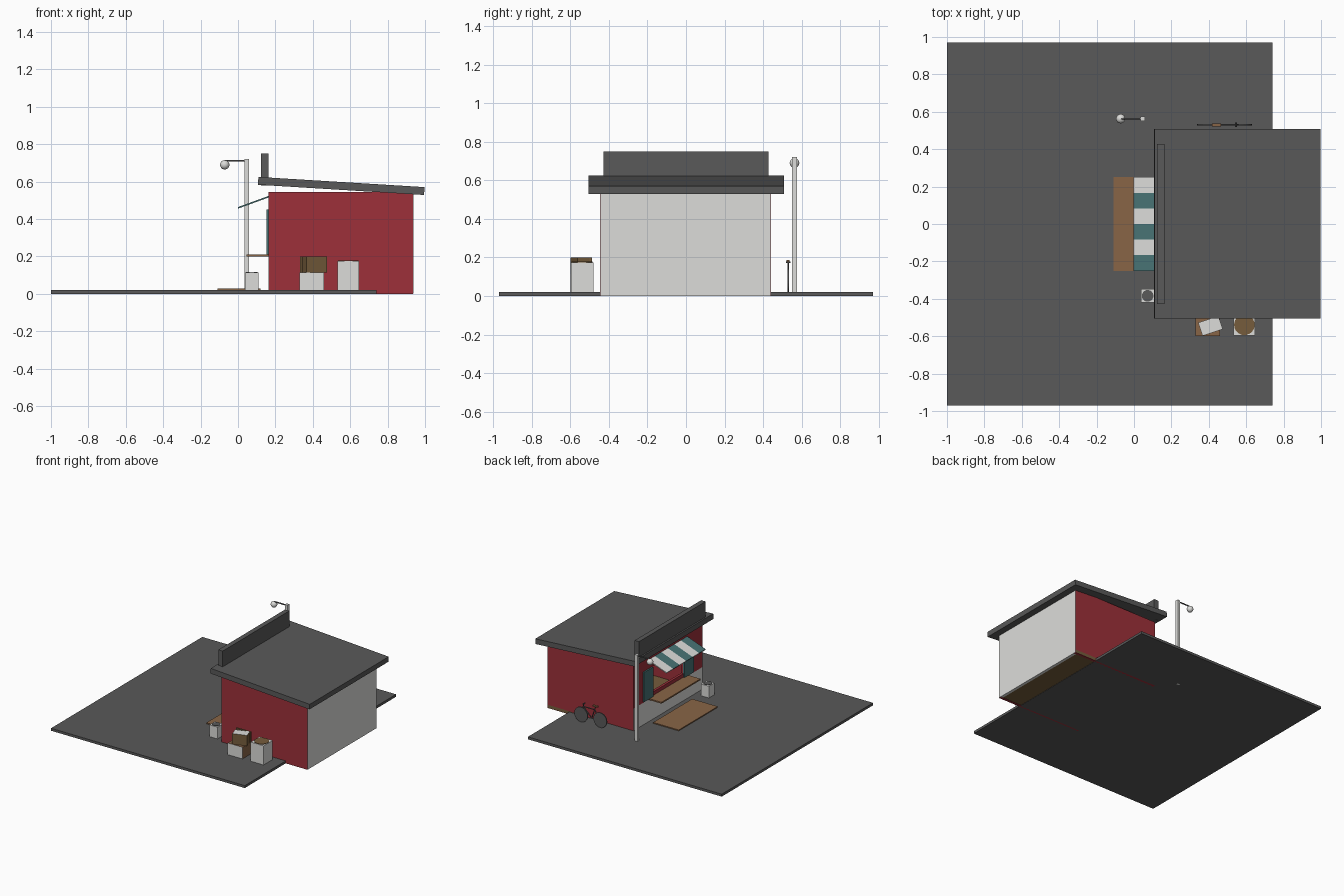
import bpy, bmesh, math
from mathutils import Vector, Matrix

cube = bpy.data.objects.get("Cube")
if cube:
    bpy.data.objects.remove(cube, do_unlink=True)


def material(name, r, g, b):
    m = bpy.data.materials.new(name)
    m.use_nodes = True
    m.diffuse_color = (r, g, b, 1)
    m.node_tree.nodes["Principled BSDF"].inputs["Base Color"].default_value = (r, g, b, 1)
    return m


GREY = material("dark grey", .1, .1, .1)
RED = material("brick red", .34, .03, .042)
WHITE = material("off white", .72, .72, .70)
TEAL = material("teal", .064, .17, .175)
WOOD = material("wood", .25, .13, .062)
BROWN = material("dark wood", .18, .108, .045)


def finish(name, bm, mats, rule=None):
    """Turn a bmesh into an object; rule picks a material index per face."""
    bm.normal_update()
    if rule:
        for f in bm.faces:
            f.material_index = rule(f)
    mesh = bpy.data.meshes.new(name)
    bm.to_mesh(mesh)
    bm.free()
    for m in mats:
        mesh.materials.append(m)
    ob = bpy.data.objects.new(name, mesh)
    bpy.context.collection.objects.link(ob)
    return ob


def box(name, x, y, z, mats, turn=None, rule=None):
    """Box between ranges x, y and z, optionally turned about its centre."""
    if not isinstance(mats, list):
        mats = [mats]
    bm = bmesh.new()
    bmesh.ops.create_cube(bm, size=1)
    for v in bm.verts:
        v.co = [v.co[i] * (r[1] - r[0]) for i, r in enumerate((x, y, z))]
    ob = finish(name, bm, mats, rule)
    ob.location = [sum(r) / 2 for r in (x, y, z)]
    if turn:
        ob.rotation_euler = turn
    return ob


def rod(name, a, b, radius, mat, sides=12):
    """Cylinder from point a to point b."""
    a, b = Vector(a), Vector(b)
    bm = bmesh.new()
    bmesh.ops.create_cone(bm, cap_ends=True, segments=sides, radius1=radius,
                          radius2=radius, depth=(b - a).length)
    turn = (b - a).to_track_quat('Z', 'Y').to_matrix().to_4x4()
    bm.transform(Matrix.Translation((a + b) / 2) @ turn)
    return finish(name, bm, [mat])


# Ground and floor
box("ground_slab", (-1, .74), (-.97, .97), (0, .02), GREY)
box("shop_floor", (.17, .93), (-.44, .44), (.002, .026), BROWN)

# Walls, with a serving opening on the -x side
T = .02
box("right_wall", (.165, .935), (-.445, -.445 + T), (0, .545), RED)
box("left_wall", (.165, .935), (.44 - T, .44), (0, .545), RED)
box("rear_wall", (.935 - T, .937), (-.444, .439), (.001, .544), WHITE)
front = (.164, .164 + T)
box("lower_front_wall", front, (-.444, .439), (.001, .2), WHITE)
box("sill_wall", front, (-.444, .439), (.2, .24), RED)
box("lintel_wall", front, (-.444, .439), (.45, .544), RED)
for side, y in (("right", (-.444, -.2)), ("left", (.2, .439))):
    box(side + "_front_pier", front, y, (.24, .45), RED)

# Roof and sign board
slope = math.atan2(.054, .88)
box("roof", (.107, .997), (-.505, .508), (.556, .598), GREY, (0, slope, 0))
box("sign_board", (.123, .162), (-.427, .427), (.58, .75), GREY)

# Shutters, counter and deck
for side, y in (("right", (-.32, -.2)), ("left", (.2, .32))):
    box(side + "_shutter", (.152, .165), y, (.21, .45), TEAL)
box("counter", (.045, .185), (-.25, .25), (.2, .211), WOOD)
box("entry_deck", (-.11, .12), (-.25, .25), (.02, .028), WOOD)

# Striped awning
pitch = math.atan2(.06, .165)
length = math.hypot(.06, .165)
for i in range(6):
    y = .25 - i * .25 / 3
    box("awning_stripe", (.0825 - length / 2, .0825 + length / 2), (y - .25 / 3, y),
        (.486, .494), TEAL if i % 2 else WHITE, (0, -pitch, 0))

# Bins with round lids
box("small_bin", (.037, .11), (-.42, -.347), (.02, .115), WHITE)
rod("small_bin_lid", (.073, -.384, .11), (.073, -.384, .118), .031, GREY, 24)
box("large_bin", (.532, .648), (-.597, -.481), (.02, .175), WHITE)
rod("large_bin_lid", (.59, -.539, .17), (.59, -.539, .179), .055, BROWN, 24)

# Stacked crates
box("lower_crate", (.328, .46), (-.6, -.485), (.02, .115), [WOOD, WHITE],
    rule=lambda f: int(f.normal.y < -.5))
box("upper_crate", (.352, .466), (-.582, -.508), (.115, .2), [BROWN, WHITE],
    (0, 0, .32), rule=lambda f: int(f.normal.z > .5))
box("crate_back_board", (.332, .462), (-.5, -.488), (.115, .2), BROWN)

# Street lamp
LY = .563
box("lamp_post", (.034, .058), (LY - .012, LY + .012), (0, .72), WHITE)
rod("lamp_arm", (.046, LY, .712), (-.07, LY, .712), .005, GREY)
bm = bmesh.new()
bmesh.ops.create_uvsphere(bm, u_segments=20, v_segments=12, radius=.025)
globe = finish("lamp_globe", bm, [WHITE])
globe.location = (-.071, LY, .69)
for p in globe.data.polygons:
    p.use_smooth = True

# Bicycle leaning by the left wall
BY = .53
rear, fore = (.398, BY, .08), (.57, BY, .08)
for name, c in (("rear_wheel", rear), ("front_wheel", fore)):
    rod(name, (c[0], BY - .004, c[2]), (c[0], BY + .004, c[2]), .06, GREY, 24)
seat, crank, head = (.44, BY, .178), (.475, BY, .075), (.55, BY, .15)
for a, b in ((rear, crank), (crank, seat), (crank, head), (rear, (.45, BY, .15)),
             ((.45, BY, .15), head), (fore, (.545, BY, .175))):
    rod("bicycle_frame", a, b, .004, GREY, 8)
box("bicycle_saddle", (.418, .465), (BY - .008, BY + .008), (.177, .186), WOOD)
rod("handlebar", (.545, BY - .012, .175), (.545, BY + .012, .175), .005, GREY, 8)
